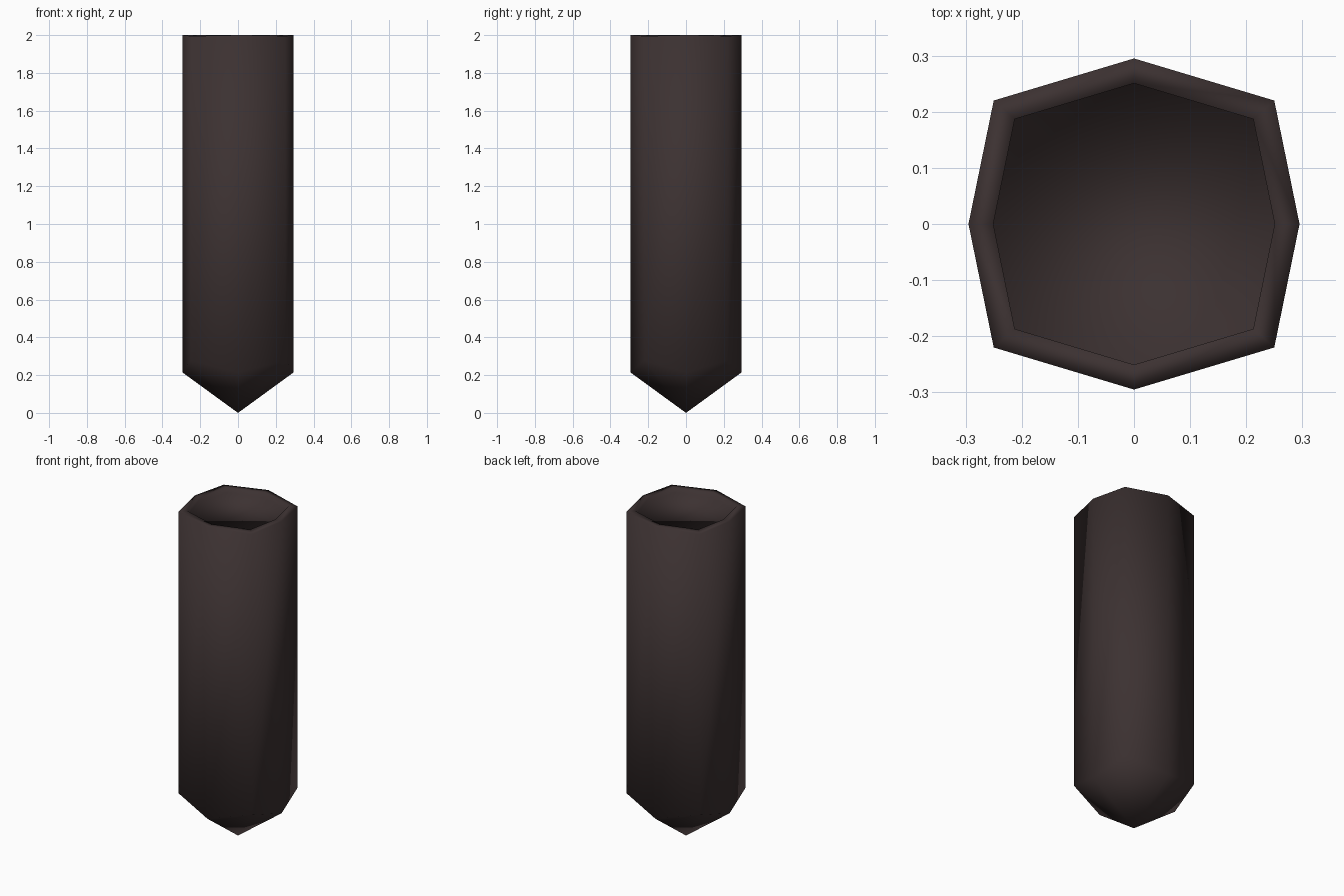
import bpy, bmesh

if "Cube" in bpy.data.objects:
    bpy.data.objects.remove(bpy.data.objects["Cube"])

# Eight-sided outline: four axis corners and four wider diagonal corners
OUTLINE = [(0.295, 0), (0.25, 0.22), (0, 0.295), (-0.25, 0.22),
           (-0.295, 0), (-0.25, -0.22), (0, -0.295), (0.25, -0.22)]

bm = bmesh.new()

def ring(scale, z_axis, z_diag):
    return [bm.verts.new((x * scale, y * scale, z_diag if i % 2 else z_axis))
            for i, (x, y) in enumerate(OUTLINE)]

def bridge(a, b):
    for i in range(8):
        j = (i + 1) % 8
        bm.faces.new((a[i], a[j], b[j], b[i]))

# Pointed foot, long wall, rim and recessed top
tip = bm.verts.new((0, 0, 0))
foot = ring(1, 0.215, 0.277)
top = ring(1, 2, 1.995)
rim = ring(0.85, 2, 2)
floor = ring(0.85, 1.97, 1.97)
for i in range(8):
    bm.faces.new((tip, foot[(i + 1) % 8], foot[i]))
bridge(foot, top)
bridge(top, rim)
bridge(rim, floor)
bm.faces.new(floor)
bmesh.ops.recalc_face_normals(bm, faces=bm.faces)
for f in bm.faces:
    f.smooth = True

mesh = bpy.data.meshes.new("pointed_post")
bm.to_mesh(mesh)
bm.free()
mat = bpy.data.materials.new("dark brown")
mat.diffuse_color = (0.045, 0.031, 0.031, 1)
mat.use_nodes = True
mat.node_tree.nodes["Principled BSDF"].inputs["Base Color"].default_value = mat.diffuse_color
mesh.materials.append(mat)
bpy.context.collection.objects.link(bpy.data.objects.new("pointed_post", mesh))
